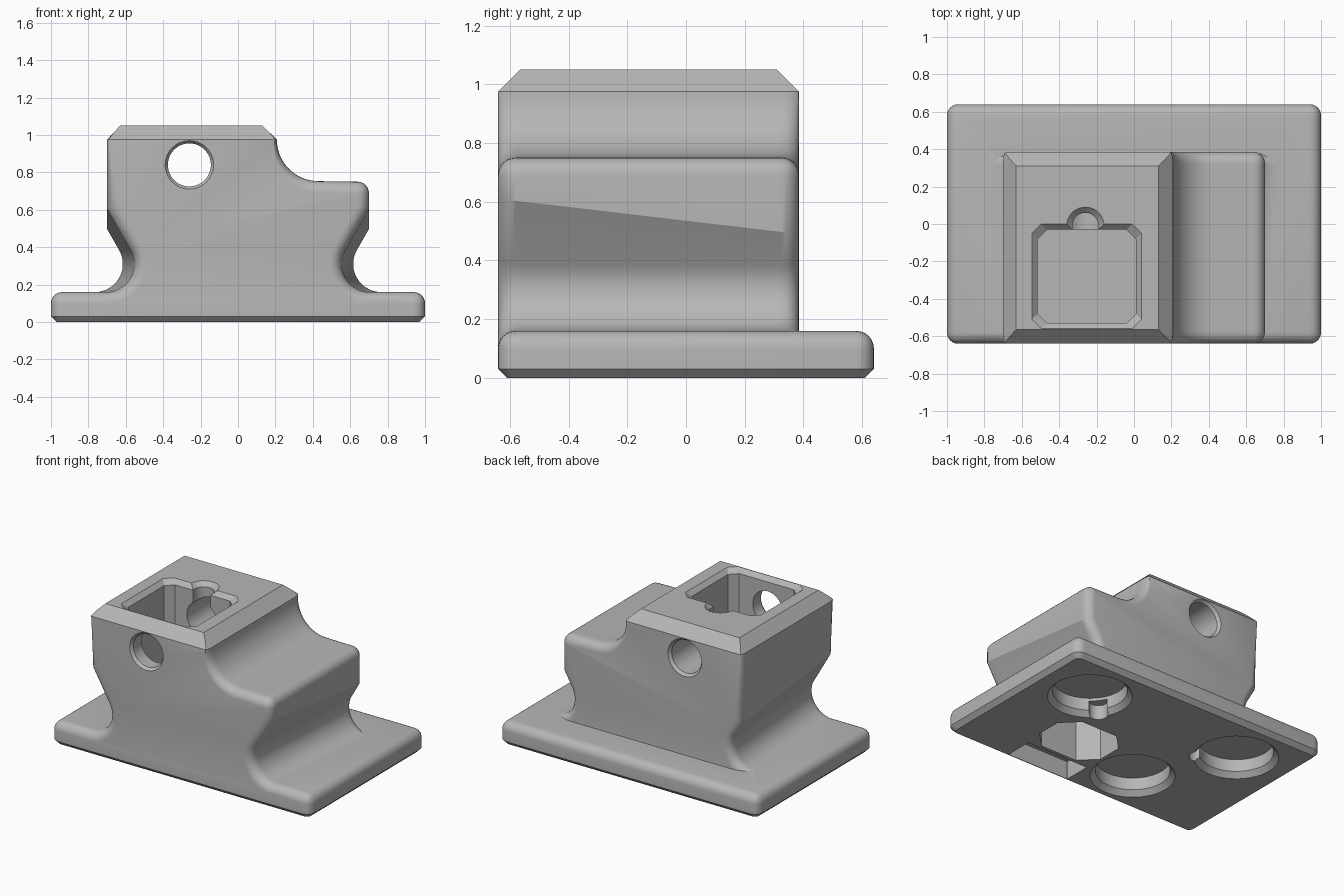
import bpy, bmesh, math
from mathutils import Vector

if "Cube" in bpy.data.objects:
    bpy.data.objects.remove(bpy.data.objects["Cube"], do_unlink=True)

grey = bpy.data.materials.new("plain grey")
grey.use_nodes = True
grey.diffuse_color = (0.47, 0.47, 0.47, 1)
grey.node_tree.nodes["Principled BSDF"].inputs["Base Color"].default_value = grey.diffuse_color


def finish(name, bm):
    bmesh.ops.remove_doubles(bm, verts=bm.verts, dist=1e-5)
    bmesh.ops.recalc_face_normals(bm, faces=bm.faces)
    mesh = bpy.data.meshes.new(name)
    bm.to_mesh(mesh)
    bm.free()
    mesh.materials.append(grey)
    ob = bpy.data.objects.new(name, mesh)
    bpy.context.scene.collection.objects.link(ob)
    return ob


def loft(name, rings):
    """Skin a row of closed rings and cap both ends."""
    bm = bmesh.new()
    vs = [[bm.verts.new(p) for p in ring] for ring in rings]
    n = len(vs[0])
    for a, b in zip(vs, vs[1:]):
        for i in range(n):
            j = (i + 1) % n
            bm.faces.new((a[i], a[j], b[j], b[i]))
    bm.faces.new(vs[0])
    bm.faces.new(vs[-1])
    return finish(name, bm)


def arc(cx, cz, r, start, end, n):
    return [Vector((cx + r * math.cos(math.radians(start + (end - start) * i / n)),
                    cz + r * math.sin(math.radians(start + (end - start) * i / n))))
            for i in range(n + 1)]


def combine(target, other, operation):
    other.hide_render = True
    mod = target.modifiers.new(operation, "BOOLEAN")
    mod.operation, mod.solver, mod.object = operation, "EXACT", other
    bpy.context.view_layer.objects.active = target
    bpy.ops.object.modifier_apply(modifier=mod.name)
    bpy.data.objects.remove(other, do_unlink=True)


def turned(name, cx, cy, steps):
    """Vertical round cutter from (height, radius) steps."""
    return loft(name, [[(p.x, p.y, z) for p in arc(cx, cy, r, 0, 352.5, 47)]
                       for z, r in steps])


def eight_sided(name, x0, x1, y0, y1, corner, steps):
    """Clipped rectangle cutter from (height, outset) steps."""
    rings = []
    for z, g in steps:
        a, b, c, d, k = x0 - g, x1 + g, y0 - g, y1 + g, corner
        rings.append([(a + k, c, z), (b - k, c, z), (b, c + k, z), (b, d - k, z),
                      (b - k, d, z), (a + k, d, z), (a, d - k, z), (a, c + k, z)])
    return loft(name, rings)


# Base plate: rounded corners and rim, chamfered underside
FRONT, BACK, R = -0.64, 0.385, 0.06
bm = bmesh.new()
bmesh.ops.create_cube(bm, size=1)
for v in bm.verts:
    v.co = (v.co.x * 2, v.co.y * 1.28, (v.co.z + 0.5) * 0.16)
upper = [e for e in bm.edges if max(v.co.z for v in e.verts) > 0.1]
bmesh.ops.bevel(bm, geom=upper, offset=R, segments=6, profile=0.5, affect="EDGES")
under = [e for e in bm.edges if all(v.co.z < 0.001 for v in e.verts)]
bmesh.ops.bevel(bm, geom=under, offset=0.03, segments=1, affect="EDGES")
holder = finish("holder", bm)


# Body: waisted cross-section that widens slightly toward the back
def section(t):
    cx, shoulder = 0.70 + 0.07 * t, 0.61 - 0.12 * t
    waist = [Vector((cx, 0.05))] + arc(cx, 0.31, 0.15, 270, 150, 14) + [Vector((0.70, shoulder))]
    right = waist + arc(0.64, 0.69, 0.06, 0, 90, 6) + arc(0.43, 0.975, 0.222, 270, 180, 14)
    left = [Vector((-p.x, p.y)) for p in waist]
    return (right + [Vector((0.13, 1.05)), Vector((-0.63, 1.05)), Vector((-0.70, 0.975))]
            + left[::-1]), len(right)


def body_ring(y, d):
    pts, top = section((y - FRONT) / (BACK - FRONT))
    round_in = R - math.sqrt(R * R - max(0, R - d) ** 2)
    out = []
    for i, p in enumerate(pts):
        if p.y < 0.06 or i in (top, top + 1):
            out.append(p.copy())
            continue
        if p.y > 0.97:
            n = Vector((math.copysign(1, p.x), 0))
        else:
            e1, e2 = p - pts[i - 1], pts[i + 1] - p
            n1, n2 = (Vector((e.y, -e.x)).normalized() for e in (e1, e2))
            n = (n1 + n2).normalized()
            n /= max(0.7, n.dot(n1))
        if i in (1, len(pts) - 2):
            n = Vector((0, 1))
        weight = 1 - 0.75 * min(1, max(0, (p.y - 0.75) / 0.22))
        out.append(p - n * round_in * weight)
    # the end chamfers of the tower meet its side chamfers
    f = min(1, d / 0.075)
    out[top] = out[top - 1].lerp(out[top], f)
    out[top + 1] = out[top + 2].lerp(out[top + 1], f)
    return [(p.x, y, p.y) for p in out]


depths = [R * (1 - math.cos(math.radians(a))) for a in range(0, 91, 15)] + [0.075]
rings = [body_ring(FRONT + 0.0005 + d, d) for d in depths]
rings += [body_ring(FRONT + (BACK - FRONT) * k / 6, 1) for k in range(1, 6)]
rings += [body_ring(BACK - d, d) for d in reversed(depths)]
combine(holder, loft("body", rings), "UNION")

# Tower pocket with a chamfered mouth and a round finger channel
HX, HZ = -0.26, 0.84
combine(holder, eight_sided("pocket", -0.515, 0.01, -0.53, -0.03, 0.05,
                            [(0.35, 0), (1.02, 0), (1.05, 0.03), (1.1, 0.03)]), "DIFFERENCE")
combine(holder, turned("channel", HX, -0.01,
                       [(HZ, 0.07), (1.02, 0.07), (1.05, 0.1), (1.1, 0.1)]), "DIFFERENCE")

# Cross hole through front and back walls, eased at both ends
hole = [(FRONT - 0.05, 0.13), (FRONT, 0.13), (FRONT + 0.02, 0.115),
        (BACK - 0.02, 0.115), (BACK, 0.13), (BACK + 0.05, 0.13)]
combine(holder, loft("cross_hole", [[(p.x, y, p.y) for p in arc(HX, HZ, r, 0, 352.5, 47)]
                                    for y, r in hole]), "DIFFERENCE")

# Round recesses underneath, two of them with a pry slot
for x, y in ((0.6, 0.285), (-0.6, 0.285), (-0.25, -0.31)):
    combine(holder, turned("recess", x, y, [(-0.05, 0.268), (0, 0.268), (0.035, 0.235),
                                            (0.12, 0.235)]), "DIFFERENCE")
for side in (1, -1):
    combine(holder, turned("pry_slot", side * 0.41, 0.14, [(-0.05, 0.06), (0.1, 0.06)]),
            "DIFFERENCE")

# Clipped cavity and front slot underneath
combine(holder, eight_sided("cavity", 0.04, 0.54, -0.39, 0.005, 0.11,
                            [(-0.05, 0), (0.32, 0)]), "DIFFERENCE")
combine(holder, eight_sided("front_slot", 0.04, 0.52, -0.605, -0.415, 0.001,
                            [(-0.05, 0), (0.125, 0)]), "DIFFERENCE")

bpy.ops.object.select_all(action="DESELECT")
holder.select_set(True)
bpy.context.view_layer.objects.active = holder
bpy.ops.object.shade_smooth_by_angle(angle=math.radians(28))
